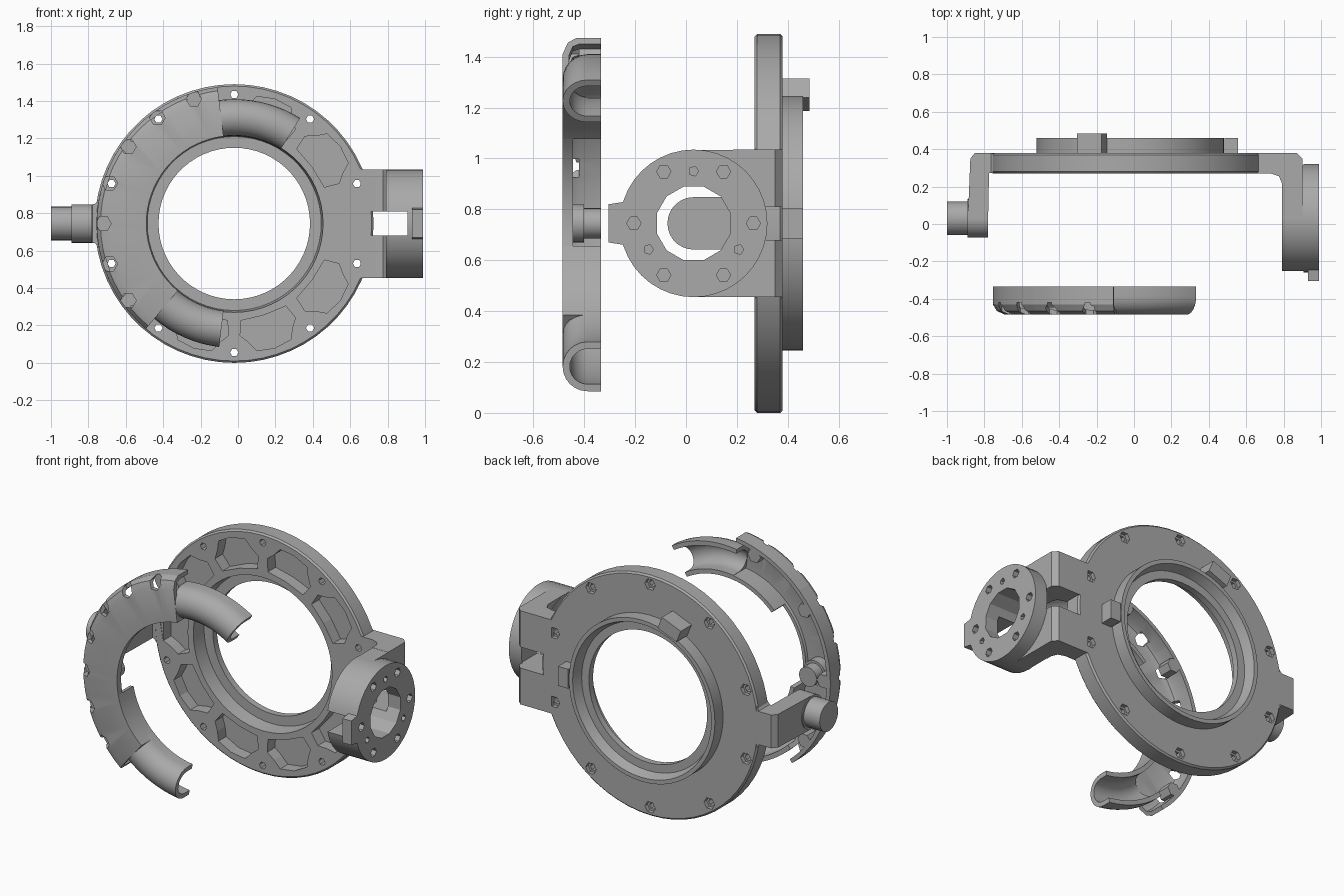
import bpy, bmesh, math
from mathutils import Vector

if "Cube" in bpy.data.objects:
    bpy.data.objects.remove(bpy.data.objects["Cube"])

CX, CZ = -0.02, 0.745      # ring centre
AY = 0.03                  # pivot axis depth
BOLTS = [18 + 36 * i for i in range(10)]

grey = bpy.data.materials.new("plain grey")
grey.use_nodes = True
grey.diffuse_color = (0.4, 0.4, 0.4, 1)
grey.node_tree.nodes["Principled BSDF"].inputs["Base Color"].default_value = (0.4, 0.4, 0.4, 1)


def polar(r, deg):
    a = math.radians(deg)
    return CX + r * math.cos(a), CZ + r * math.sin(a)


def ngon(cx, cy, r, n, turn=0):
    return [(cx + r * math.cos(math.tau * i / n + turn),
             cy + r * math.sin(math.tau * i / n + turn)) for i in range(n)]


def add_prism(bm, pts, lo, hi, axis):
    """Extrude a 2D outline along an axis."""
    def place(p, d):
        return {"x": (d, p[0], p[1]), "y": (p[0], d, p[1]), "z": (p[0], p[1], d)}[axis]
    a = [bm.verts.new(place(p, lo)) for p in pts]
    b = [bm.verts.new(place(p, hi)) for p in pts]
    bm.faces.new(a)
    bm.faces.new(b[::-1])
    for i in range(len(pts)):
        j = (i + 1) % len(pts)
        bm.faces.new((a[i], b[i], b[j], a[j]))


def finish(name, bm, smooth=True):
    bmesh.ops.recalc_face_normals(bm, faces=bm.faces)
    me = bpy.data.meshes.new(name)
    bm.to_mesh(me)
    bm.free()
    me.materials.append(grey)
    ob = bpy.data.objects.new(name, me)
    bpy.context.collection.objects.link(ob)
    if smooth:
        bpy.ops.object.select_all(action="DESELECT")
        ob.select_set(True)
        bpy.context.view_layer.objects.active = ob
        bpy.ops.object.shade_smooth_by_angle(angle=math.radians(25))
    return ob


def prisms(name, items, smooth=False):
    bm = bmesh.new()
    for it in items:
        add_prism(bm, *it)
    return finish(name, bm, smooth)


def lathe(name, profile, a0=0, a1=360, step=7.5):
    """Sweep a closed (radius, y) profile round the ring axis."""
    full = a1 - a0 >= 360
    n = max(2, round((a1 - a0) / step))
    bm = bmesh.new()
    rows = []
    for i in range(n if full else n + 1):
        row = []
        for r, y in profile:
            x, z = polar(r, a0 + (a1 - a0) * i / n)
            row.append(bm.verts.new((x, y, z)))
        rows.append(row)
    for i in range(n):
        p, q = rows[i], rows[(i + 1) % len(rows)]
        for k in range(len(profile)):
            m = (k + 1) % len(profile)
            bm.faces.new((p[k], p[m], q[m], q[k]))
    if not full:
        bm.faces.new(rows[0])
        bm.faces.new(rows[-1][::-1])
    return finish(name, bm)


def cut(ob, *cutters):
    for c in cutters:
        c.hide_render = True
        mod = ob.modifiers.new("cut", "BOOLEAN")
        mod.operation, mod.solver, mod.object = "DIFFERENCE", "EXACT", c
    dg = bpy.context.evaluated_depsgraph_get()
    me = bpy.data.meshes.new_from_object(ob.evaluated_get(dg))
    ob.modifiers.clear()
    ob.data = me


def remove(*obs):
    for ob in obs:
        bpy.data.objects.remove(ob)


# Cutters for the ring: pockets, bolt holes, nut recesses, clamp slot
pocket = [(0.52, -14), (0.6, -15), (0.64, -11), (0.69, -8), (0.7, 0),
          (0.69, 8), (0.64, 11), (0.6, 15), (0.52, 14), (0.515, 0)]
openings = [([polar(r, a + 36 * k) for r, a in pocket], 0.2, 0.345, "y") for k in range(1, 10)]
openings += [(ngon(*polar(0.69, a), 0.022, 6), 0.2, 0.5, "y") for a in BOLTS]
open_cut = prisms("opening_cutter", openings)
nut_cut = prisms("nut_cutter", [(ngon(*polar(0.69, a), 0.036, 6), 0.355, 0.5, "y") for a in BOLTS])
slot_cut = prisms("slot_cutter", [([(0.67, 0.68), (0.905, 0.68), (0.905, 0.81), (0.67, 0.81)], -0.6, 0.6, "y")])

# Main ring with rear collar and inner flange
ring = lathe("main_ring", [(0.735, 0.27), (0.745, 0.28), (0.745, 0.37), (0.735, 0.38), (0.5, 0.38),
                           (0.5, 0.46), (0.475, 0.46), (0.455, 0.4), (0.405, 0.4), (0.405, 0.36),
                           (0.465, 0.36), (0.475, 0.27)], step=6)
cut(ring, open_cut, nut_cut)

# Clamp side bracket: flared plate and bent arm
flare = prisms("bracket_flare", [([(0.5, 1.2), (0.56, 1.13), (0.66, 1.035), (0.66, 0.455),
                                   (0.56, 0.36), (0.5, 0.29)], 0.271, 0.379, "y")])
cut(flare, open_cut, nut_cut)
arm = prisms("clamp_arm", [([(0.655, 0.27), (0.73, 0.27), (0.775, 0.255), (0.79, 0.22), (0.79, AY + 0.155),
                             (0.9, AY + 0.155), (0.9, 0.35), (0.87, 0.38), (0.655, 0.38)], 0.455, 1.035, "z")])
cut(arm, slot_cut)

# Round clamp with bore, bolt circle and slot
clamp = prisms("clamp_barrel", [(ngon(AY, CZ, 0.29, 40), 0.79, 0.99, "x")], True)
bores = [(ngon(AY, CZ, 0.15, 12, 0.26), 0.7, 1.1, "x")]
bores += [(ngon(*p, 0.028, 6), 0.93, 1.1, "x") for p in ngon(AY, CZ, 0.235, 6)]
bores += [(ngon(*p, 0.02, 5), 0.93, 1.1, "x") for p in ngon(AY, CZ, 0.205, 3, math.pi / 2)]
bore_cut = prisms("bore_cutter", bores)
cut(clamp, bore_cut, slot_cut)
cheeks = [([(AY, lo), (AY + 0.25, lo), (AY + 0.25, hi), (AY, hi)], 0.792, 0.9, "x")
          for lo, hi in ((0.456, 0.6), (0.89, 1.034))]
prisms("clamp_cheeks", cheeks)
prisms("clamp_tab", [([(-0.305, 0.67), (-0.24, 0.66), (-0.24, 0.83), (-0.305, 0.82)], 0.93, 0.99, "x")])

# Pivot side arm with rounded end and stub shaft
prisms("pivot_arm", [([(-0.7, 0.275), (-0.775, 0.275), (-0.78, AY), (-0.888, AY), (-0.875, 0.35),
                       (-0.85, 0.38), (-0.7, 0.38)], 0.642, 0.848, "z")])
prisms("pivot_arm_end", [(ngon(AY, CZ, 0.103, 28), -0.89, -0.78, "x")], True)
prisms("pivot_shaft", [(ngon(AY, CZ, 0.09, 28), -1.0, -0.88, "x")], True)
prisms("pivot_gusset", [([(-0.7, 0.56), (-0.765, 0.64), (-0.79, 0.645), (-0.79, 0.845),
                          (-0.765, 0.85), (-0.7, 0.93)], 0.272, 0.378, "y")])


# Rear stop blocks on the collar
def stop_block(name, angle, r, radial, tangent, lo, hi):
    d = Vector((math.cos(math.radians(angle)), math.sin(math.radians(angle))))
    t = Vector((-d.y, d.x))
    c = Vector(polar(r, angle))
    pts = [c + d * radial * u / 2 + t * tangent * v / 2 for u, v in ((-1, -1), (1, -1), (1, 1), (-1, 1))]
    return prisms(name, [([tuple(p) for p in pts], lo, hi, "y")])


stop_block("upper_stop", 112, 0.545, 0.08, 0.14, 0.379, 0.485)
stop_block("side_stop", 0, 0.54, 0.07, 0.12, 0.379, 0.46)

# Front cover: hollow C-shaped shell, inner wall open along the middle
BACK, FRONT = -0.335, -0.485
shell = [(0.735, BACK), (0.735, -0.43), (0.715, -0.465), (0.67, FRONT), (0.47, FRONT)]
inside = [(0.665, -0.46), (0.7, -0.445), (0.71, -0.42), (0.71, BACK)]
walled = shell + [(0.47, BACK), (0.495, BACK), (0.495, -0.46)] + inside
lipped = shell + [(0.47, -0.445), (0.49, -0.445), (0.495, -0.46)] + inside
recess_cut = prisms("recess_cutter", [(ngon(*polar(0.7, a), 0.042, 6), -0.6, -0.42, "y")
                                      for a in (108, 126, 144, 162, 180, 198, 216)])
for name, prof, a0, a1 in (("cover_upper", walled, 97, 135), ("cover_middle", lipped, 135, 191),
                           ("cover_lower", walled, 191, 230)):
    cut(lathe(name, prof, a0, a1, 5), recess_cut)

# Bolt bosses along the cover edge and the knob inside it
prisms("cover_bosses", [(ngon(*polar(0.685, a), 0.045, 6), -0.42, BACK, "y")
                        for a in (108, 144, 180, 216)])
prisms("cover_knob_head", [(ngon(-0.6, CZ, 0.075, 24), -0.465, -0.4, "y")], True)
prisms("cover_knob_stem", [(ngon(-0.6, CZ, 0.06, 24), -0.4, BACK, "y")], True)


# Half-tube ends of the cover, open at the back
def arch(w, base):
    return [(0.567 + w * math.cos(math.pi * i / 12), base - w * math.sin(math.pi * i / 12))
            for i in range(13)]


tube = [(0.665, BACK)] + arch(0.098, -0.387) + [(0.469, BACK), (0.497, BACK)]
tube += arch(0.07, -0.387)[::-1] + [(0.637, BACK)]
lathe("upper_half_tube", tube, 58, 98, 4)
lathe("lower_half_tube", tube, 226, 263, 4)

remove(open_cut, nut_cut, slot_cut, bore_cut, recess_cut)
